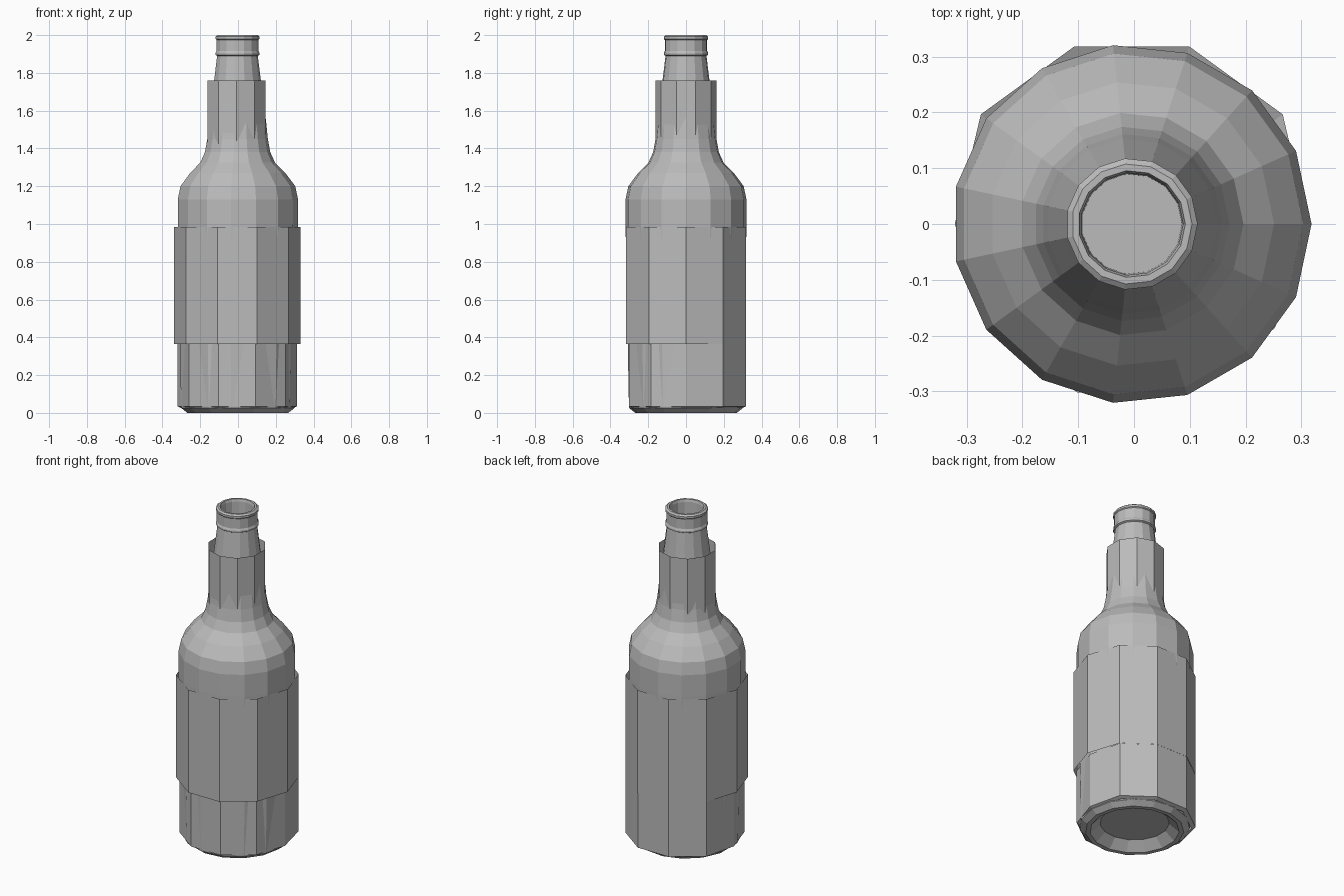
import bpy
from math import sin, cos, radians, tau

cube = bpy.data.objects.get("Cube")
if cube:
    bpy.data.objects.remove(cube)

grey = bpy.data.materials.new("plain grey")
grey.use_nodes = True
colour = (0.5, 0.5, 0.5, 1)
grey.diffuse_color = colour
grey.node_tree.nodes["Principled BSDF"].inputs["Base Color"].default_value = colour


def lathe(name, profile, sides, turn=0, centre_x=-0.004, caps=False, radius_rule=None):
    """Spin (radius, height) points into a faceted shell, optionally capped."""
    verts, faces = [], []
    for radius, z in profile:
        for i in range(sides):
            a = turn + tau * i / sides
            r = radius_rule(radius, a) if radius_rule else radius
            verts.append((centre_x + r * cos(a), r * sin(a), z))
    for j in range(len(profile) - 1):
        for i in range(sides):
            k = (i + 1) % sides
            faces.append((j * sides + i, j * sides + k,
                          (j + 1) * sides + k, (j + 1) * sides + i))
    if caps:
        last = (len(profile) - 1) * sides
        faces.append(tuple(reversed(range(sides))))
        faces.append(tuple(range(last, last + sides)))
    mesh = bpy.data.meshes.new(name)
    mesh.from_pydata(verts, [], faces)
    mesh.materials.append(grey)
    obj = bpy.data.objects.new(name, mesh)
    bpy.context.collection.objects.link(obj)
    return obj


# Glass: punt, base bevel, tapered body, shoulder, neck, lip and mouth
lathe("bottle", [
    (0.19, 0.05), (0.245, 0.0), (0.27, 0.0), (0.302, 0.025), (0.304, 0.04),
    (0.322, 1.0), (0.322, 1.13), (0.307, 1.2), (0.255, 1.27), (0.2, 1.325),
    (0.175, 1.38), (0.162, 1.45), (0.153, 1.54), (0.125, 1.76), (0.109, 1.89),
    (0.118, 1.895), (0.118, 1.905), (0.113, 1.915), (0.113, 1.975),
    (0.118, 1.98), (0.118, 1.992), (0.108, 2.0), (0.096, 2.0),
    (0.092, 1.985), (0.09, 1.88)], 15, caps=True)


# Lower wrap: tucked in at the front, flush with the label at the back
def back_wider(radius, angle):
    return radius * 1.054 if sin(angle) > 0.1 else radius


lathe("lower_wrap", [(0.295, 0.025), (0.317, 0.035), (0.317, 0.365)],
      10, radius_rule=back_wider)

# Paper labels as open faceted sleeves
lathe("body_label", [(0.335, 0.365), (0.335, 0.985)], 10)
lathe("neck_label", [(0.162, 1.42), (0.162, 1.76)], 10, radians(18), -0.008)
